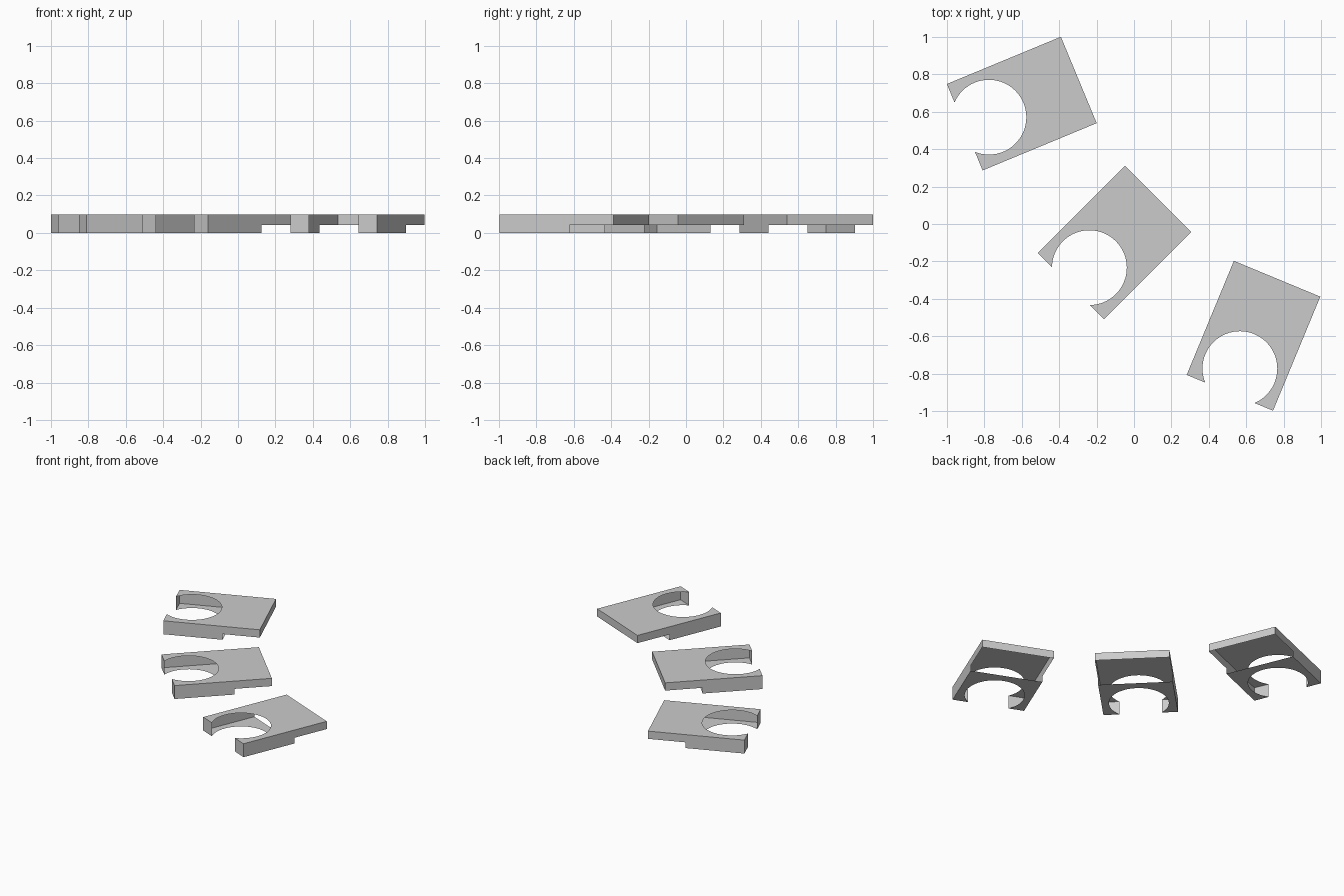
import bpy, bmesh, math

if "Cube" in bpy.data.objects:
    bpy.data.objects.remove(bpy.data.objects["Cube"])

LENGTH, HALF_W, STEP = 0.66, 0.25, 0.405   # plate length, half width, end of deep part
TOP, LEDGE = 0.099, 0.042                  # top height, underside height past the step
HOLE_X, HOLE_R, SEGS = 0.14, 0.2, 48       # round opening that breaks through the jaw end

grey = bpy.data.materials.new("plain grey")
grey.diffuse_color = (0.6, 0.6, 0.6, 1)
grey.use_nodes = True
grey.node_tree.nodes["Principled BSDF"].inputs["Base Color"].default_value = grey.diffuse_color


def bitten_outline(length, z):
    """Rectangle with a round bite taken out of its jaw end, counter-clockwise."""
    a = math.acos(-HOLE_X / HOLE_R)
    arc = [(HOLE_X + HOLE_R * math.cos(t), HOLE_R * math.sin(t), z)
           for t in (a - 2 * a * i / SEGS for i in range(SEGS + 1))]
    arc[0], arc[-1] = (0, arc[0][1], z), (0, arc[-1][1], z)
    corners = [(0, -HALF_W, z), (length, -HALF_W, z), (length, HALF_W, z), (0, HALF_W, z)]
    return corners + arc, arc[0][1]


def plate(name, x, y, degrees):
    bm = bmesh.new()

    def face(points):
        return bm.faces.new([bm.verts.new(p) for p in points])

    # top sheet and the shorter bottom sheet
    top, gap = bitten_outline(LENGTH, TOP)
    bottom, _ = bitten_outline(STEP, 0)
    face(top)
    face(bottom[::-1])
    for s in (-1, 1):
        # stepped side wall
        side = [(0, 0), (STEP, 0), (STEP, LEDGE), (LENGTH, LEDGE), (LENGTH, TOP), (0, TOP)]
        face([(px, s * HALF_W, pz) for px, pz in side][::-s])
        # jaw tip
        tip = [(s * HALF_W, 0), (s * gap, 0), (s * gap, TOP), (s * HALF_W, TOP)]
        face([(0, py, pz) for py, pz in tip][::s])
    # back wall
    face([(LENGTH, -HALF_W, LEDGE), (LENGTH, HALF_W, LEDGE),
          (LENGTH, HALF_W, TOP), (LENGTH, -HALF_W, TOP)])
    bmesh.ops.remove_doubles(bm, verts=bm.verts, dist=1e-5)
    bmesh.ops.triangulate(bm, faces=[f for f in bm.faces if len(f.verts) > 4])

    mesh = bpy.data.meshes.new(name)
    bm.to_mesh(mesh)
    bm.free()
    mesh.materials.append(grey)
    ob = bpy.data.objects.new(name, mesh)
    ob.location = (x, y, 0)
    ob.rotation_euler.z = math.radians(degrees)
    bpy.context.collection.objects.link(ob)


# three plates fanned out, placed by the middle of the jaw end
plate("left_plate", -0.905, 0.5175, 22.5)
plate("middle_plate", -0.3375, -0.3325, 45)
plate("right_plate", 0.5125, -0.9025, 67.5)
